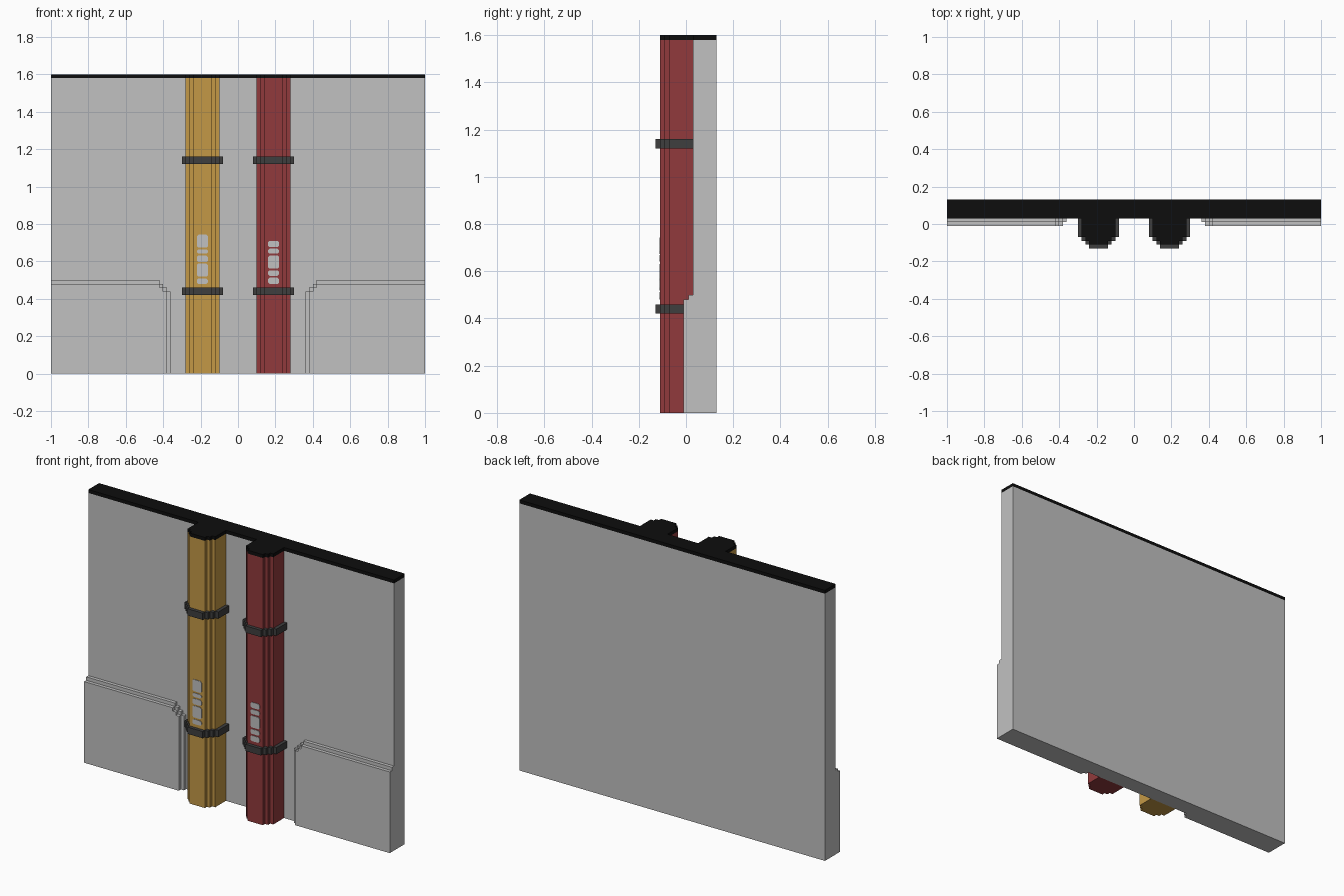
import bpy, bmesh
from mathutils import Vector

cube = bpy.data.objects.get("Cube")
if cube:
    bpy.data.objects.remove(cube, do_unlink=True)


def material(name, rgb):
    """Flat material from sRGB 0-255 values."""
    lin = [((c / 255 + 0.055) / 1.055) ** 2.4 if c > 10 else c / 255 / 12.92 for c in rgb]
    m = bpy.data.materials.new(name)
    m.diffuse_color = (*lin, 1)
    m.use_nodes = True
    m.node_tree.nodes["Principled BSDF"].inputs["Base Color"].default_value = (*lin, 1)
    return m


GREY = material("wall grey", (193, 193, 193))
BLACK = material("cap black", (13, 13, 13))
GOLD = material("pipe gold", (196, 152, 70))
RED = material("pipe red", (145, 58, 60))
DARK = material("clamp dark grey", (62, 62, 62))

VOX = 0.02        # step size of the blocky shapes
WALL_Y = 0.03     # front face of the wall
BACK_Y = 0.13
TOP = 1.58
PIPE_X = 0.19


def prism(name, points, axis, start, end, mat):
    """Extrude a 2D outline along z (points are x, y) or y (points are x, z)."""
    def place(a, b, t):
        return Vector((a, b, t)) if axis == "z" else Vector((a, t, b))
    bm = bmesh.new()
    base = bm.faces.new([bm.verts.new(place(a, b, start)) for a, b in points])
    ext = bmesh.ops.extrude_face_region(bm, geom=[base])
    moved = [v for v in ext["geom"] if isinstance(v, bmesh.types.BMVert)]
    bmesh.ops.translate(bm, verts=moved, vec=place(0, 0, end - start))
    bmesh.ops.recalc_face_normals(bm, faces=bm.faces)
    mesh = bpy.data.meshes.new(name)
    bm.to_mesh(mesh)
    bm.free()
    mesh.materials.append(mat)
    obj = bpy.data.objects.new(name, mesh)
    bpy.context.collection.objects.link(obj)
    return obj


def stepped_outline(cx, front, half_widths):
    """Stepped half-round outline, widening row by row from the front to the wall."""
    right, y = [], front
    for i, w in enumerate(half_widths):
        last = i == len(half_widths) - 1
        y2 = WALL_Y if last else y + VOX
        right += [(w, y), (w, y2)]
        y = y2
    left = [(-w, y) for w, y in reversed(right)]
    return [(cx + w, y) for w, y in left + right]


def pipe_outline(cx):
    return stepped_outline(cx, -0.11, (0.05, 0.07, 0.09))


# Wall slab
prism("wall", [(-1, WALL_Y), (1, WALL_Y), (1, BACK_Y), (-1, BACK_Y)], "z", 0, TOP, GREY)

# Thin top cap following the wall and both pipes
cap = [(-1, WALL_Y)] + pipe_outline(-PIPE_X) + pipe_outline(PIPE_X)
cap += [(1, WALL_Y), (1, BACK_Y), (-1, BACK_Y)]
prism("top_cap", cap, "z", TOP, 1.6, BLACK)

# Raised lower panels: two layers with a stair-stepped inner corner
for side, s in (("left", 1), ("right", -1)):
    rear = [(1, 0), (0.36, 0), (0.36, 0.44), (0.38, 0.44), (0.38, 0.46), (0.40, 0.46),
            (0.40, 0.48), (0.42, 0.48), (0.42, 0.50), (1, 0.50)]
    front = [(1, 0), (0.38, 0), (0.38, 0.44), (0.40, 0.44), (0.40, 0.46),
             (0.42, 0.46), (0.42, 0.48), (1, 0.48)]
    prism(f"{side}_panel_rear_layer", [(s * x, z) for x, z in rear], "y", 0.01, WALL_Y, GREY)
    prism(f"{side}_panel_front_layer", [(s * x, z) for x, z in front], "y", -0.01, 0.01, GREY)

# Pipes with two clamps each and pale marking plates near the lower clamp
marks = {
    "gold": [(0.48, 0.508), (0.519, 0.588), (0.597, 0.631), (0.641, 0.664), (0.674, 0.743)],
    "red": [(0.48, 0.513), (0.523, 0.551), (0.561, 0.631), (0.641, 0.668), (0.677, 0.71)],
}
for colour, cx, mat in (("gold", -PIPE_X, GOLD), ("red", PIPE_X, RED)):
    prism(f"{colour}_pipe", pipe_outline(cx), "z", 0, TOP, mat)
    clamp = stepped_outline(cx, -0.13, (0.05, 0.07, 0.09, 0.11))
    for level, z in (("lower", 0.42), ("upper", 1.12)):
        prism(f"{colour}_{level}_clamp", clamp, "z", z, z + 0.04, DARK)
    for i, (z0, z1) in enumerate(marks[colour]):
        w, c = 0.03, 0.008
        plate = [(-w + c, z0), (w - c, z0), (w, z0 + c), (w, z1 - c),
                 (w - c, z1), (-w + c, z1), (-w, z1 - c), (-w, z0 + c)]
        prism(f"{colour}_marking_{i + 1}", [(cx + x, z) for x, z in plate],
              "y", -0.113, -0.11, GREY)
